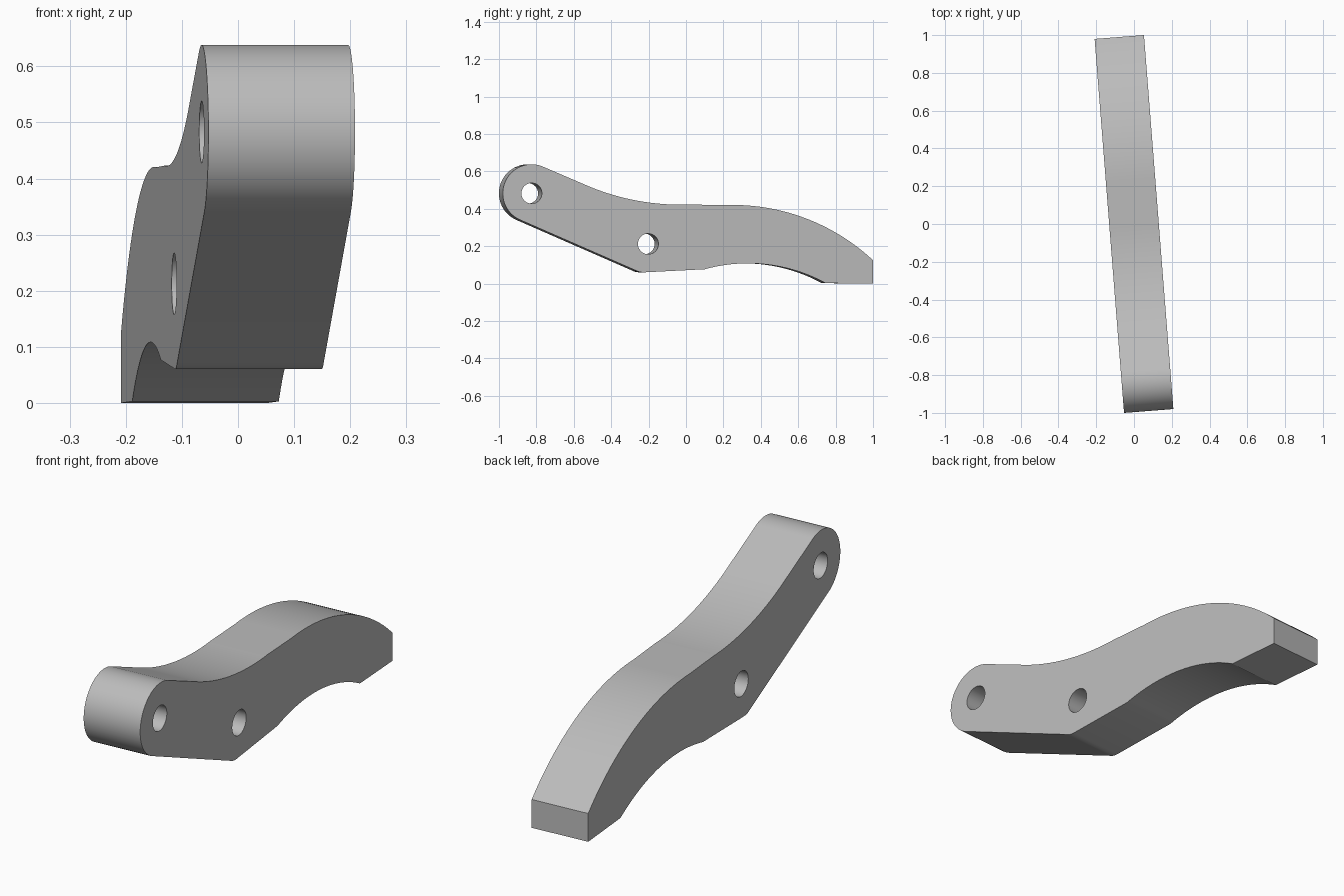
import bpy
import bmesh
import math
from mathutils import Matrix, Vector
from mathutils.geometry import intersect_line_line

if "Cube" in bpy.data.objects:
    bpy.data.objects.remove(bpy.data.objects["Cube"], do_unlink=True)

WIDTH = 0.262
YAW = math.radians(4.5)
PIVOT = (-0.838, 0.483)
LOWER_HOLE = (-0.213, 0.2125)


def circle(center, radius, start=0, end=360, steps=64):
    """Points on an arc; a full circle leaves out the repeated end point."""
    count = steps if end - start == 360 else steps + 1
    angles = [math.radians(start + (end - start) * i / steps) for i in range(count)]
    return [(center[0] + radius * math.cos(a), center[1] + radius * math.sin(a)) for a in angles]


def arc_through(p, q, r, steps=28):
    """Arc from p through q to r."""
    p, q, r = (Vector((*v, 0)) for v in (p, q, r))
    up = Vector((0, 0, 1))
    m, n = (p + q) / 2, (q + r) / 2
    c = intersect_line_line(m, m + (q - p).cross(up), n, n + (r - q).cross(up))[0]
    sweep = (p - c).xy.angle_signed((r - c).xy)
    return [tuple((c + Matrix.Rotation(-sweep * i / steps, 3, 'Z') @ (p - c)).xy)
            for i in range(steps + 1)]


# Side outline: rounded pivot end, S-shaped back, square tip, hollow underside
outline = circle(PIVOT, 0.155, 65, 246.4, 48)
outline += arc_through((-0.283, 0.072), (-0.26, 0.063), (-0.235, 0.0605), 6)
outline += arc_through((0.09, 0.077), (0.352, 0.108), (0.738, 0.003))
outline += [(0.993, 0.0)]
outline += arc_through((0.993, 0.125), (0.706, 0.318), (0.197, 0.42))
outline += arc_through((0.009, 0.423), (-0.313, 0.452), (-0.57, 0.537))

# Lever plate with its two through holes
curve = bpy.data.curves.new("lever_arm", 'CURVE')
curve.dimensions = '2D'
curve.fill_mode = 'BOTH'
curve.extrude = WIDTH / 2
for loop in (outline, circle(PIVOT, 0.055), circle(LOWER_HOLE, 0.055)):
    spline = curve.splines.new('POLY')
    spline.points.add(len(loop) - 1)
    for point, (a, b) in zip(spline.points, loop):
        point.co = (a, b, 0, 1)
    spline.use_cyclic_u = True

lever = bpy.data.objects.new("lever_arm", curve)
bpy.context.collection.objects.link(lever)
bpy.ops.object.select_all(action='DESELECT')
lever.select_set(True)
bpy.context.view_layer.objects.active = lever
bpy.ops.object.convert(target='MESH')
lever = bpy.context.object

# Stand the plate upright, turn it slightly and weld its seams
upright = Matrix(((0, 0, 1, 0), (1, 0, 0, 0), (0, 1, 0, 0), (0, 0, 0, 1)))
lever.data.transform(Matrix.Rotation(YAW, 4, 'Z') @ upright)
bm = bmesh.new()
bm.from_mesh(lever.data)
bmesh.ops.remove_doubles(bm, verts=bm.verts, dist=0.0001)
bmesh.ops.recalc_face_normals(bm, faces=bm.faces)
bm.to_mesh(lever.data)
bm.free()
bpy.ops.object.shade_smooth_by_angle(angle=math.radians(20))

# Plain grey metal
grey = bpy.data.materials.new("plain grey")
grey.use_nodes = True
colour = (0.5, 0.5, 0.5, 1)
grey.diffuse_color = colour
grey.node_tree.nodes["Principled BSDF"].inputs["Base Color"].default_value = colour
lever.data.materials.clear()
lever.data.materials.append(grey)
